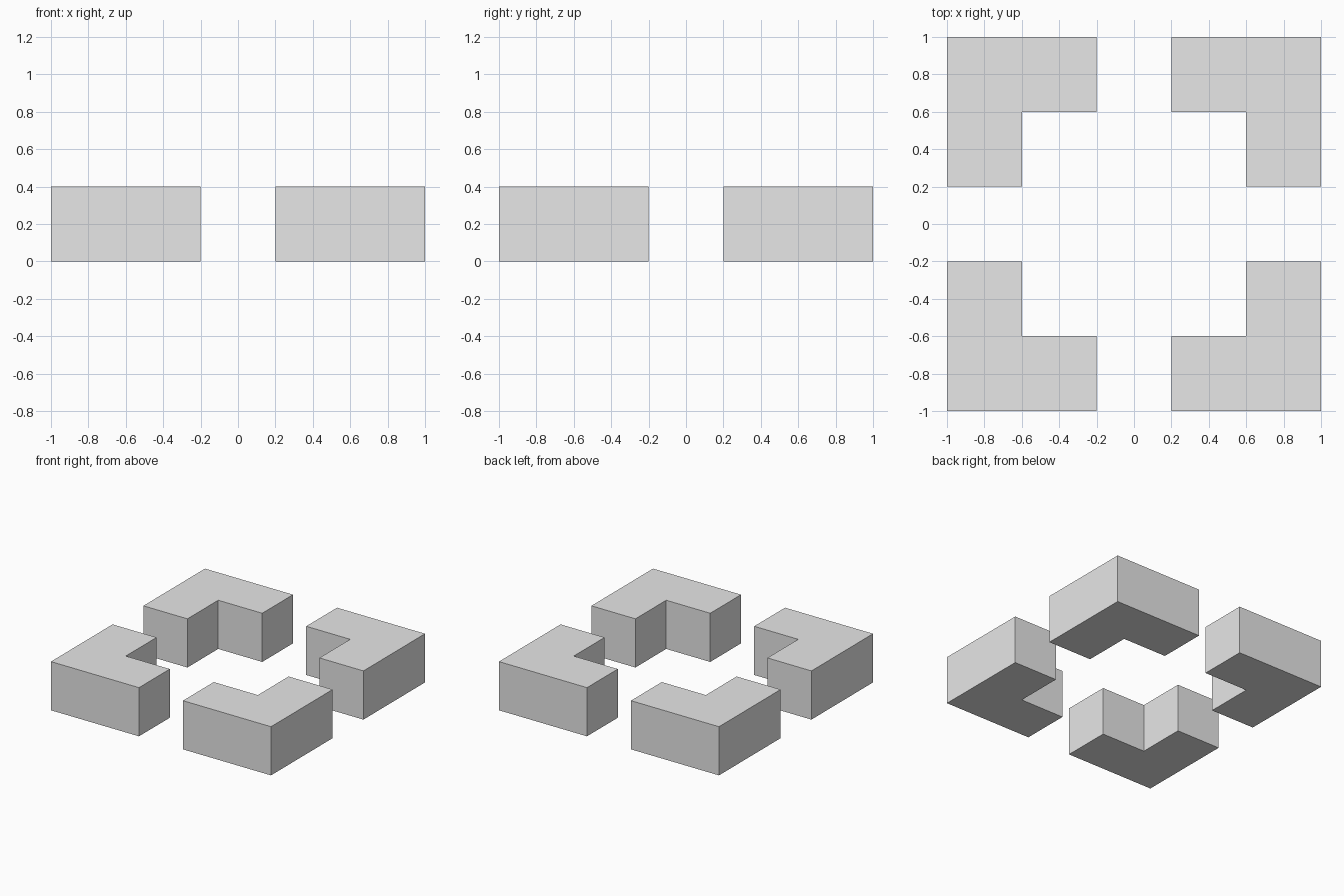
import bpy, bmesh

if "Cube" in bpy.data.objects:
    bpy.data.objects.remove(bpy.data.objects["Cube"])

grey = bpy.data.materials.new("light_grey")
grey.diffuse_color = (0.8, 0.8, 0.8, 1.0)
grey.use_nodes = True
grey.node_tree.nodes["Principled BSDF"].inputs["Base Color"].default_value = grey.diffuse_color

# L-shaped profile of one corner, in the +x +y quadrant
PROFILE = [(0.2, 0.6), (0.6, 0.6), (0.6, 0.2), (1, 0.2), (1, 1), (0.2, 1)]
HEIGHT = 0.4


def corner_block(name, sx, sy):
    """Extrude the L profile, mirrored into the given quadrant."""
    bm = bmesh.new()
    base = bm.faces.new([bm.verts.new((x * sx, y * sy, 0)) for x, y in PROFILE])
    top = bmesh.ops.extrude_face_region(bm, geom=[base], use_keep_orig=True)["geom"]
    bmesh.ops.translate(bm, vec=(0, 0, HEIGHT),
                        verts=[v for v in top if isinstance(v, bmesh.types.BMVert)])
    bmesh.ops.recalc_face_normals(bm, faces=bm.faces)
    mesh = bpy.data.meshes.new(name)
    bm.to_mesh(mesh)
    bm.free()
    mesh.materials.append(grey)
    bpy.context.collection.objects.link(bpy.data.objects.new(name, mesh))


# Four corners
for sx, side in ((-1, "left"), (1, "right")):
    for sy, end in ((-1, "front"), (1, "back")):
        corner_block(f"corner_block_{end}_{side}", sx, sy)
